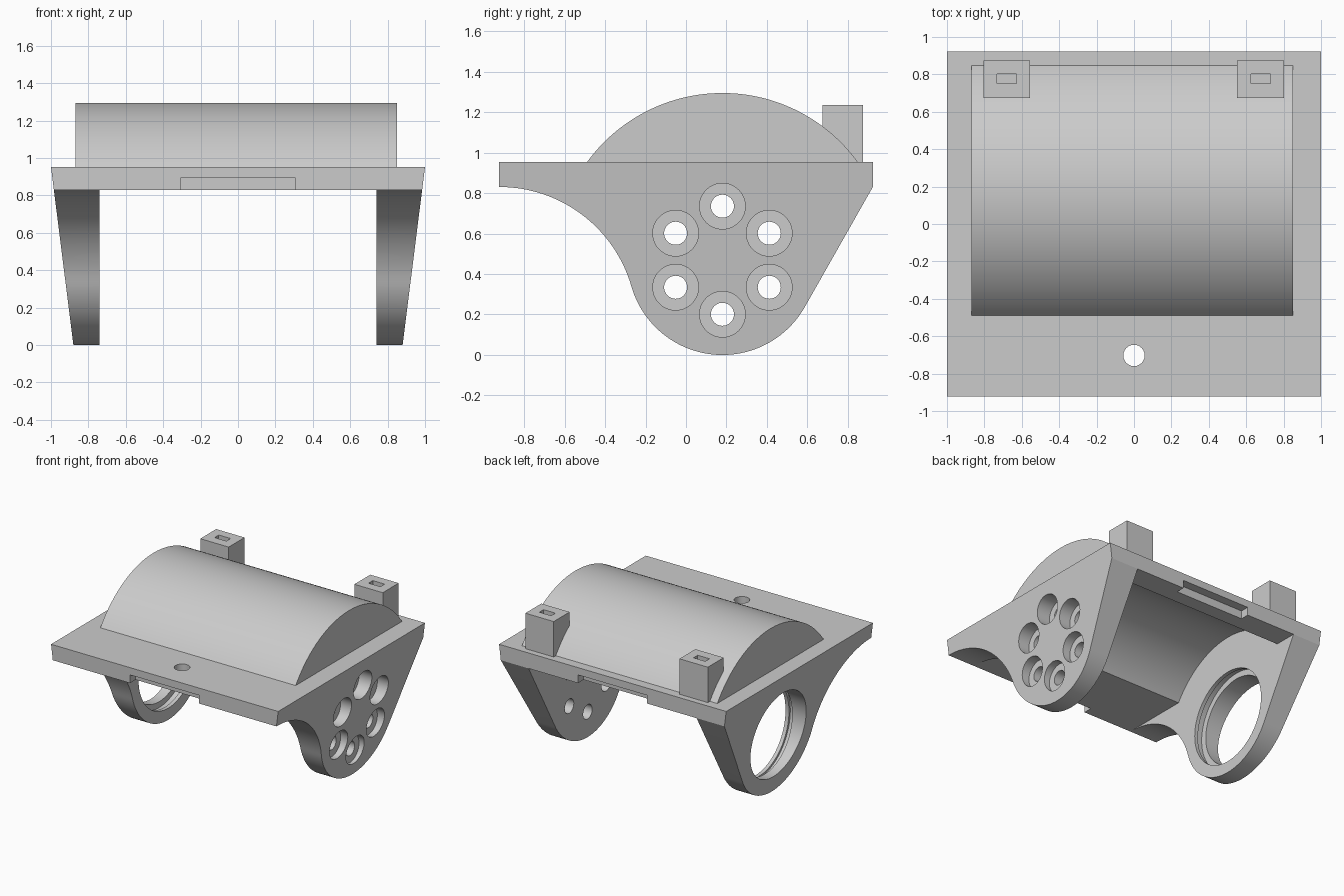
import bpy, bmesh, math

if "Cube" in bpy.data.objects:
    bpy.data.objects.remove(bpy.data.objects["Cube"])

CY, CZ = 0.18, 0.468         # shared axis of arms, dome and bearing
TOP, UNDER = 0.953, 0.83     # plate top and underside
FRONT, BACK = -0.923, 0.923

grey = bpy.data.materials.new("light_grey")
grey.diffuse_color = (0.6, 0.6, 0.6, 1)
grey.use_nodes = True
grey.node_tree.nodes["Principled BSDF"].inputs["Base Color"].default_value = grey.diffuse_color


def arc(cy, cz, r, a0, a1, n):
    """Points (y, z) on an arc, angles in radians."""
    return [(cy + r * math.cos(a0 + (a1 - a0) * i / n),
             cz + r * math.sin(a0 + (a1 - a0) * i / n)) for i in range(n + 1)]


def prism(name, pts, x0, x1):
    """Extrude a (y, z) profile along x; x0 and x1 may be functions of z."""
    f0 = x0 if callable(x0) else (lambda z: x0)
    f1 = x1 if callable(x1) else (lambda z: x1)
    bm = bmesh.new()
    a = [bm.verts.new((f0(z), y, z)) for y, z in pts]
    b = [bm.verts.new((f1(z), y, z)) for y, z in pts]
    bm.faces.new(a)
    bm.faces.new(b[::-1])
    n = len(pts)
    for i in range(n):
        j = (i + 1) % n
        bm.faces.new((a[i], b[i], b[j], a[j]))
    bmesh.ops.recalc_face_normals(bm, faces=bm.faces)
    me = bpy.data.meshes.new(name)
    bm.to_mesh(me)
    bm.free()
    ob = bpy.data.objects.new(name, me)
    bpy.context.collection.objects.link(ob)
    me.materials.append(grey)
    return ob


def box(name, x0, x1, y0, y1, z0, z1):
    return prism(name, [(y0, z0), (y1, z0), (y1, z1), (y0, z1)], x0, x1)


def rod(y, z, r, x0, x1, n=48):
    """Cylinder cutter along x."""
    return prism("cutter", arc(y, z, r, 0, 2 * math.pi, n)[:-1], x0, x1)


def combine(target, tool, op='DIFFERENCE'):
    tool.hide_render = True
    m = target.modifiers.new("bool", 'BOOLEAN')
    m.operation, m.solver, m.object = op, 'EXACT', tool
    bpy.context.view_layer.objects.active = target
    bpy.ops.object.modifier_apply(modifier=m.name)
    bpy.data.objects.remove(tool)


def finish(ob):
    bpy.ops.object.select_all(action='DESELECT')
    ob.select_set(True)
    bpy.context.view_layer.objects.active = ob
    bpy.ops.object.shade_smooth_by_angle(angle=math.radians(25))


# Side profile: plate, concave front sweep, round foot, sloped back
R_ARM, R_SWEEP = 0.468, 0.68
sweep_z = UNDER - R_SWEEP
join = math.atan2(CZ - sweep_z, CY - FRONT)
dy, dz = BACK - CY, UNDER - CZ
tangent = math.atan2(dz, dy) - math.acos(R_ARM / math.hypot(dy, dz))
profile = [(BACK, TOP), (FRONT, TOP)]
profile += arc(FRONT, sweep_z, R_SWEEP, math.pi / 2, join, 32)
profile += arc(CY, CZ, R_ARM, math.pi + join, 2 * math.pi + tangent, 48)[1:]
profile += [(BACK, UNDER)]


def flare(z):
    return 0.88 + 0.12 * z / TOP


body = prism("bracket_body", profile, lambda z: -flare(z), flare)

# Dome on top of the plate
R_DOME = 0.826
a = math.asin((TOP - CZ) / R_DOME)
dome_pts = arc(CY, CZ, R_DOME, a, math.pi - a, 64)
dome_pts += [(dome_pts[-1][0], 0.9), (dome_pts[0][0], 0.9)]
combine(body, prism("dome", dome_pts, -0.87, 0.85), 'UNION')

# Hollow between the arms, reaching up into the dome
R_IN = 0.665
a = math.asin((UNDER - CZ) / R_IN)
hollow = [(-1.2, -0.2), (1.2, -0.2), (1.2, UNDER)]
hollow += arc(CY, CZ, R_IN, a, math.pi - a, 64) + [(-1.2, UNDER)]
combine(body, prism("hollow_cutter", hollow, -0.74, 0.74))

# Bearing opening in the left arm, with an inner lip and a groove
combine(body, rod(CY, CZ, 0.345, -1.2, -0.6, 80))
combine(body, rod(CY, CZ, 0.375, -0.82, -0.6, 80))
combine(body, rod(CY, CZ, 0.392, -0.82, -0.77, 80))

# Six counterbored screw holes in the right arm
for i in range(6):
    t = math.radians(30 + 60 * i)
    y, z = CY + 0.267 * math.cos(t), CZ + 0.267 * math.sin(t)
    combine(body, rod(y, z, 0.057, 0.6, 1.2, 32))
    combine(body, rod(y, z, 0.113, 0.86, 1.2))

# Notches under the front and back edges
combine(body, box("notch", -0.305, 0.305, -1.1, FRONT + 0.07, 0.7, 0.895))
combine(body, box("notch", -0.305, 0.305, BACK - 0.07, 1.1, 0.7, 0.895))

# Hole through the front of the plate
bpy.ops.mesh.primitive_cylinder_add(vertices=40, radius=0.057, depth=0.6,
                                    location=(0, -0.703, 0.9))
combine(body, bpy.context.object)
finish(body)

# Two slotted posts at the back
for side, x0 in (("left", -0.805), ("right", 0.552)):
    post = box(side + "_post", x0, x0 + 0.25, 0.675, 0.875, 0.93, 1.235)
    combine(post, box("slot", x0 + 0.073, x0 + 0.177, 0.75, 0.803, 1.17, 1.4))
    finish(post)
